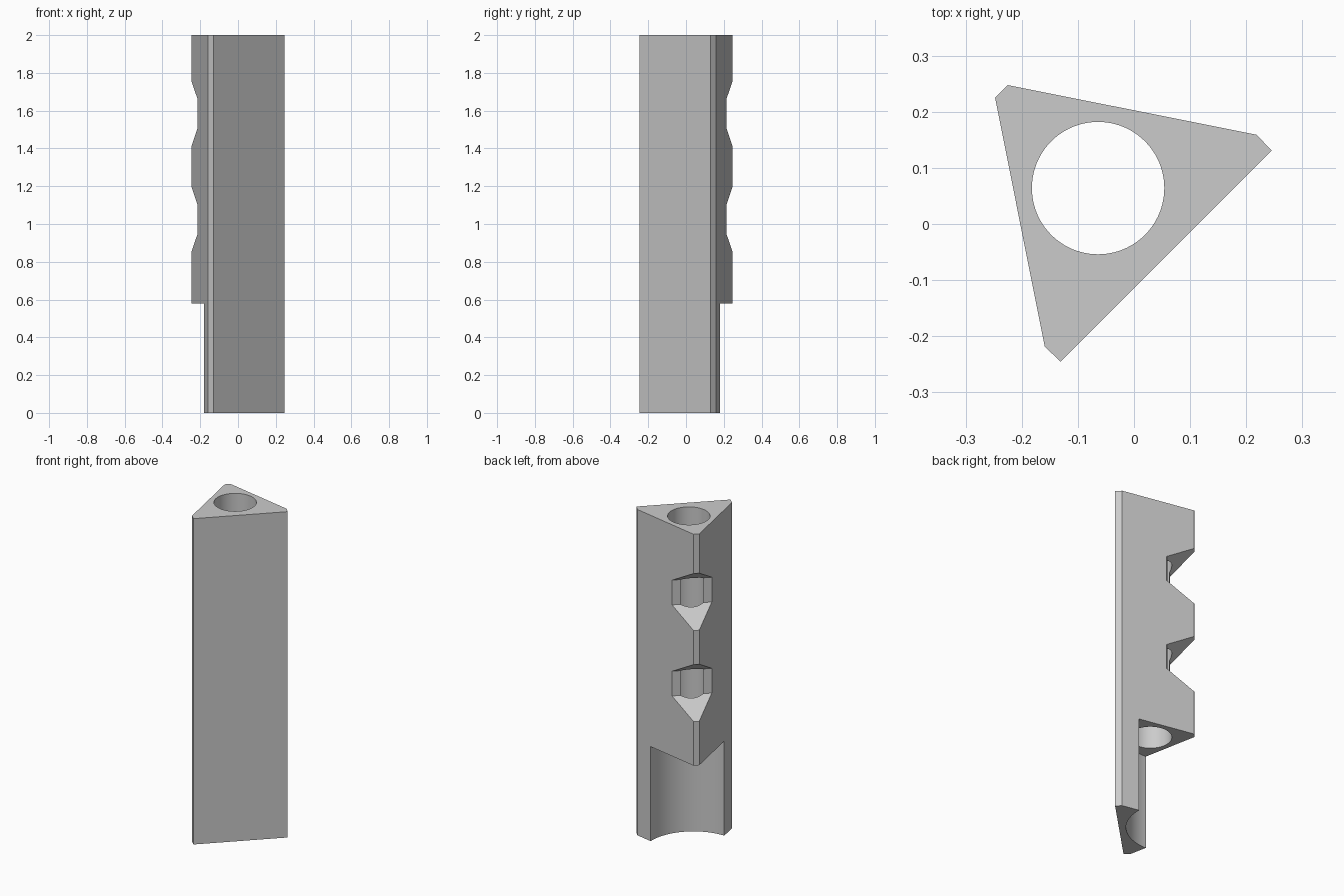
import bpy
import bmesh
import math
from mathutils import Vector

default_cube = bpy.data.objects.get("Cube")
if default_cube:
    bpy.data.objects.remove(default_cube, do_unlink=True)

grey = bpy.data.materials.new("plain grey")
grey.use_nodes = True
colour = (0.6, 0.6, 0.6, 1)
grey.diffuse_color = colour
grey.node_tree.nodes["Principled BSDF"].inputs["Base Color"].default_value = colour

# The shape is symmetric about the diagonal pointing to the back right edge
ACROSS = Vector((1, 1, 0)).normalized()
OUT = Vector((-1, 1, 0)).normalized()
UP = Vector((0, 0, 1))


def extrude(name, points, direction):
    """Solid swept from a closed outline."""
    bm = bmesh.new()
    face = bm.faces.new([bm.verts.new(p) for p in points])
    moved = bmesh.ops.extrude_face_region(bm, geom=[face])["geom"]
    verts = [v for v in moved if isinstance(v, bmesh.types.BMVert)]
    bmesh.ops.translate(bm, verts=verts, vec=direction)
    bmesh.ops.recalc_face_normals(bm, faces=bm.faces)
    mesh = bpy.data.meshes.new(name)
    bm.to_mesh(mesh)
    bm.free()
    mesh.materials.append(grey)
    obj = bpy.data.objects.new(name, mesh)
    bpy.context.collection.objects.link(obj)
    return obj


def cylinder(name, out, radius, bottom, top, sides=96):
    angles = [2 * math.pi * i / sides for i in range(sides)]
    points = [OUT * (out + radius * math.cos(a)) + ACROSS * radius * math.sin(a)
              + UP * bottom for a in angles]
    return extrude(name, points, UP * (top - bottom))


def cut(target, cutter):
    cutter.hide_render = True
    bpy.context.view_layer.objects.active = target
    mod = target.modifiers.new(cutter.name, 'BOOLEAN')
    mod.operation = 'DIFFERENCE'
    mod.solver = 'EXACT'
    mod.object = cutter
    bpy.ops.object.modifier_apply(modifier=mod.name)
    bpy.data.objects.remove(cutter, do_unlink=True)


# Triangular post with clipped corners
half = [(0.016, 0.334), (0.267, -0.042), (0.266, -0.081)]
outline = half + [(-a, o) for a, o in reversed(half)]
post = extrude("triangular_post", [ACROSS * a + OUT * o for a, o in outline], UP * 2)

# Vertical bore
cut(post, cylinder("bore", 0.0905, 0.118, -0.1, 2.1))

# Wide concave recess at the foot
cut(post, cylinder("foot_recess", 0.243, 0.286, -0.1, 0.58))

# Two tapered notches across the back right edge
DEEP, EDGE, FAR = 0.19, 0.334, 0.45
INNER, OUTER = 0.076, 0.175
flare = INNER + (OUTER - INNER) * (FAR - DEEP) / (EDGE - DEEP)
for z in (1.025, 1.584):
    shape = [(DEEP, z - INNER), (FAR, z - flare), (FAR, z + flare), (DEEP, z + INNER)]
    cut(post, extrude("notch", [OUT * o + UP * h - ACROSS * 0.4 for o, h in shape],
                      ACROSS * 0.8))

# Smooth round walls, crisp edges
bpy.ops.object.select_all(action='DESELECT')
post.select_set(True)
bpy.context.view_layer.objects.active = post
bpy.ops.object.shade_smooth_by_angle(angle=math.radians(20))
